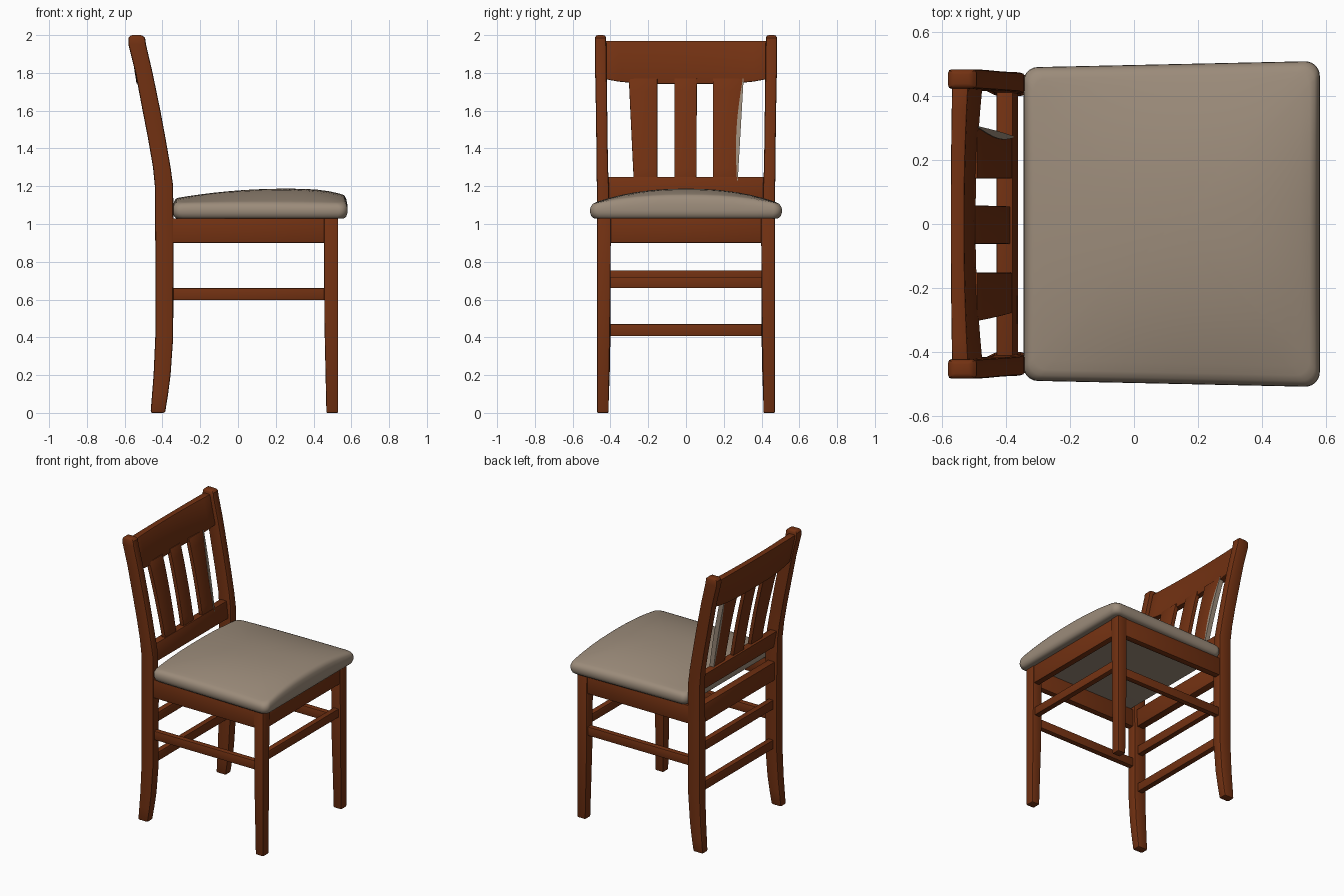
import bpy, bmesh, math

if "Cube" in bpy.data.objects:
    bpy.data.objects.remove(bpy.data.objects["Cube"])


def material(name, rgb):
    m = bpy.data.materials.new(name)
    m.diffuse_color = (*rgb, 1)
    m.use_nodes = True
    m.node_tree.nodes["Principled BSDF"].inputs["Base Color"].default_value = m.diffuse_color
    return m


WOOD = material("reddish brown wood", (0.17, 0.031, 0.006))
FABRIC = material("taupe upholstery", (0.33, 0.26, 0.195))


def loft(name, rings, mat=WOOD, bevel=0.006, segments=2, angle=35):
    """Skin a list of closed rings and cap both ends."""
    bm = bmesh.new()
    vs = [[bm.verts.new(p) for p in r] for r in rings]
    n = len(vs[0])
    for a, b in zip(vs, vs[1:]):
        for i in range(n):
            j = (i + 1) % n
            bm.faces.new((a[i], a[j], b[j], b[i]))
    bm.faces.new(vs[0][::-1])
    bm.faces.new(vs[-1])
    bmesh.ops.recalc_face_normals(bm, faces=bm.faces)
    me = bpy.data.meshes.new(name)
    bm.to_mesh(me)
    bm.free()
    me.materials.append(mat)
    ob = bpy.data.objects.new(name, me)
    bpy.context.collection.objects.link(ob)
    bpy.ops.object.select_all(action='DESELECT')
    ob.select_set(True)
    bpy.context.view_layer.objects.active = ob
    if bevel:
        mod = ob.modifiers.new("soft edges", 'BEVEL')
        mod.width, mod.segments = bevel, segments
        mod.limit_method, mod.angle_limit = 'ANGLE', math.radians(40)
        bpy.ops.object.modifier_apply(modifier=mod.name)
    bpy.ops.object.shade_smooth_by_angle(angle=math.radians(angle))
    return ob


def flat_ring(z, x0, x1, y0, y1):
    return [(x0, y0, z), (x1, y0, z), (x1, y1, z), (x0, y1, z)]


def box(name, x0, x1, y0, y1, z0, z1, bevel=0.004):
    return loft(name, [flat_ring(z0, x0, x1, y0, y1), flat_ring(z1, x0, x1, y0, y1)], bevel=bevel)


# z, back x, front x, inner y, outer y of the curved back post
POST = [(0, -.463, -.386, .412, .472), (.1, -.455, -.37, .408, .472),
        (.2, -.447, -.357, .404, .472), (.4, -.438, -.343, .4, .472),
        (.9, -.438, -.342, .4, .472), (1.2, -.44, -.343, .408, .472),
        (1.3, -.45, -.357, .413, .474), (1.45, -.476, -.383, .415, .475),
        (1.6, -.505, -.411, .417, .477), (1.8, -.543, -.452, .42, .481),
        (1.95, -.58, -.487, .422, .483), (1.985, -.58, -.492, .423, .482),
        (2.0, -.568, -.508, .428, .477)]

for side, s in (("left", 1), ("right", -1)):
    # Legs and back posts
    loft(f"back_post_{side}", [flat_ring(z, a, b, s * c, s * d) for z, a, b, c, d in POST], bevel=0.01)
    loft(f"front_leg_{side}", [flat_ring(0, .468, .53, s * .41, s * .471),
                               flat_ring(.5, .457, .53, s * .402, s * .471),
                               flat_ring(1.03, .455, .53, s * .397, s * .471)])
    # Side apron and side stretcher
    box(f"side_apron_{side}", -.36, .47, *sorted((s * .42, s * .465)), .9, 1.03)
    box(f"side_stretcher_{side}", -.36, .47, *sorted((s * .418, s * .457)), .597, .66)

# Cross pieces at the front and back
box("front_apron", .48, .524, -.42, .42, .9, 1.03)
box("back_apron", -.42, -.365, -.42, .42, .9, 1.03)
box("front_stretcher", .475, .515, -.42, .42, .66, .72)
box("back_stretcher_upper", -.41, -.37, -.42, .42, .69, .755)
box("back_stretcher_lower", -.41, -.37, -.42, .42, .407, .47)
loft("lower_back_rail", [flat_ring(1.13, -.41, -.362, -.425, .425),
                         flat_ring(1.25, -.43, -.378, -.425, .425)], bevel=.005)

# Curved crest rail
crest = []
for i in range(13):
    y = -.43 + .86 * i / 12
    t = (y / .43) ** 2
    zb = 1.742 + .025 * t * t
    crest.append([(-.537 + .012 * t, y, zb), (-.494 + .022 * t, y, zb),
                  (-.53 + .012 * t, y, 1.97), (-.573 + .004 * t, y, 1.97)])
loft("crest_rail", crest, bevel=.006)


# Back slats follow the lean of the posts
def slat_x(z):
    t = (z - 1.23) / .54
    return -.398 - .085 * t - .025 * t * t


def slat(name, inner, outer_low, outer_high, fwd=0, thick=.014, mat=WOOD, bulge=0):
    rings = []
    for i in range(9):
        t = i / 8
        z = 1.23 + .54 * t
        x = slat_x(z) + fwd
        out = outer_low + (outer_high - outer_low) * t
        a = inner if inner is not None else out - bulge * (.25 + math.sin(math.pi * t))
        rings.append(flat_ring(z, x - thick, x + thick, a, out))
    loft(name, rings, mat, bevel=.003 if mat is WOOD else 0)


slat("slat_middle", -.062, .055, .058)
slat("slat_left", .142, .27, .3, .006)
slat("slat_right", -.152, -.277, -.303, .006)
# Pale outer edge of one slat
slat("slat_pale_edge", None, .274, .305, .006, .017, FABRIC, .018)

# Cushion: rounded outline, rolled edge and domed top
CX = .12


def outline():
    pts = []
    r, steps, side = .045, 6, 10
    corners = [(.58, .508, 0), (-.345, .49, 90), (-.345, -.49, 180), (.58, -.508, 270)]
    for cx, cy, a0 in corners:
        ox, oy = cx - math.copysign(r, cx), cy - math.copysign(r, cy)
        arc = [(ox + r * math.cos(math.radians(a0 + 90 * k / steps)),
                oy + r * math.sin(math.radians(a0 + 90 * k / steps))) for k in range(steps + 1)]
        if pts:
            px, py = pts[-1]
            qx, qy = arc[0]
            pts += [(px + (qx - px) * k / side, py + (qy - py) * k / side) for k in range(1, side)]
        pts += arc
    (px, py), (qx, qy) = pts[-1], pts[0]
    pts += [(px + (qx - px) * k / side, py + (qy - py) * k / side) for k in range(1, side)]
    return pts


def dome(x, y):
    u = (x - .25) / (.59 if x < .25 else .33)
    f = 1 - .66 * u * u if u < 0 else 1 - .5 * u ** 3
    return 1.108 + .079 * f * (1 - min(1, abs(y) / .5) ** 2.3)


BASE = outline()


def cushion_ring(scale, z=None, drop=0, blend=0):
    ring = []
    for x, y in BASE:
        x, y = CX + (x - CX) * scale, y * scale
        top = dome(x, y) - drop
        ring.append((x, y, top if z is None else z + (top - z) * blend))
    return ring


rings = [cushion_ring(.93, 1.028), cushion_ring(.96, 1.03), cushion_ring(.985, 1.04),
         cushion_ring(.998, 1.058), cushion_ring(1, 1.072), cushion_ring(.997, 1.072, .004, .45),
         cushion_ring(.985, 1.072, .004, .8), cushion_ring(.965, None, .002)]
rings += [cushion_ring(k) for k in (.93, .87, .78, .66, .52, .36, .2, .06)]
loft("seat_cushion", rings, FABRIC, bevel=0, angle=60)
